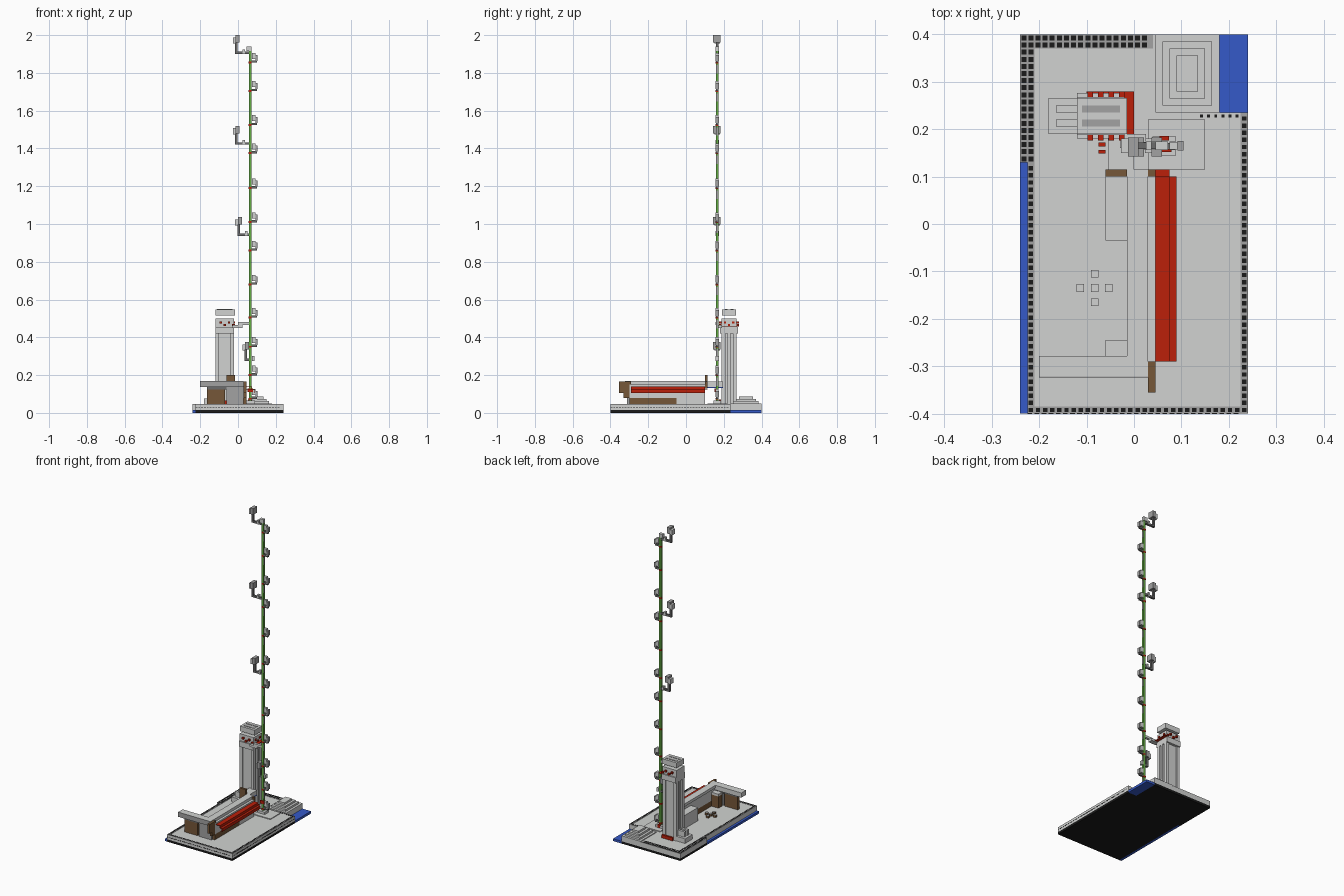
import bpy
import bmesh

cube = bpy.data.objects.get("Cube")
if cube:
    bpy.data.objects.remove(cube, do_unlink=True)


def material(name, red, green, blue):
    colour = (red, green, blue, 1)
    m = bpy.data.materials.new(name)
    m.use_nodes = True
    m.diffuse_color = colour
    m.node_tree.nodes["Principled BSDF"].inputs["Base Color"].default_value = colour
    return m


GREY = material("light stone", .64, .65, .64)
MID = material("mid stone", .36, .36, .36)
DARK = material("dark stone", .15, .15, .15)
BLACK = material("black", .01, .01, .01)
BLUE = material("blue", .035, .1, .58)
RED = material("red", .5, .014, .003)
GREEN = material("green", .13, .42, .06)
BROWN = material("brown", .18, .095, .04)


def around(centre, half):
    return centre - half, centre + half


def rise(start, length):
    return start, start + length


def blocks(name, mat, spans):
    """One object made of boxes, each given as x, y and z ranges."""
    bm = bmesh.new()
    for ranges in spans:
        for v in bmesh.ops.create_cube(bm, size=1)["verts"]:
            v.co = [(a + b) / 2 + c * (b - a) for (a, b), c in zip(ranges, v.co)]
    mesh = bpy.data.meshes.new(name)
    bm.to_mesh(mesh)
    bm.free()
    mesh.materials.append(mat)
    bpy.context.collection.objects.link(bpy.data.objects.new(name, mesh))


def block(name, mat, x, y, z):
    blocks(name, mat, [(x, y, z)])


UNIT = .015                 # size of one small block
GROUND = 3 * UNIT           # top of the paving
SIDE, END = .24, .4         # half width and half length of the base
EDGE = SIDE - UNIT
YARD = .13                  # where the back yard begins
POND_X, POND_Y = .18, .235  # inner corner of the water

# Base: black underside, water, paving
bottom, slab = (0, UNIT), (UNIT, GROUND)
for name, mat, level in (("underside", BLACK, bottom), ("paving", GREY, slab)):
    block(name + "_main", mat, (-EDGE, POND_X), (-END, END), level)
    block(name + "_left", mat, (POND_X, SIDE), (-END, POND_Y), level)
    block(name + "_right", mat, (-SIDE, -EDGE), (YARD, END), level)
block("water_strip", BLUE, (-SIDE, -EDGE), (-END, YARD), bottom)
block("water_corner", BLUE, (POND_X, SIDE), (POND_Y, END), bottom)

# Borders of darker stone
TRIM = GROUND + .002
inlay = (GROUND, TRIM)
block("yard_back_border", MID, (-SIDE, .04), (END - 2 * UNIT, END), inlay)
block("yard_side_border", MID, (-SIDE, -EDGE + UNIT), (YARD, END - 2 * UNIT), inlay)
block("left_border", MID, (EDGE, SIDE), (-END, POND_Y), inlay)
block("front_border", MID, (-EDGE, EDGE), (-END, UNIT - END), inlay)
block("right_border", MID, (-EDGE, UNIT - EDGE), (UNIT - END, YARD), inlay)


def studs(name, x, y, columns, rows, share=.62):
    """Black studs on a grid of small blocks whose corner is x, y."""
    blocks(name, BLACK, [(around(x + (i + .5) * UNIT, share * UNIT / 2),
                          around(y + (j + .5) * UNIT, share * UNIT / 2),
                          (GROUND, TRIM + .001))
                         for i in range(columns) for j in range(rows)])


studs("yard_back_studs", -SIDE, END - 2 * UNIT, 18, 2, .7)
studs("yard_side_studs", -SIDE, YARD, 2, 16, .7)
studs("left_studs", EDGE, -END, 1, 42)
studs("front_studs", -EDGE, -END, 30, 1)
studs("right_studs", -EDGE, UNIT - END, 1, 34)
studs("pond_studs", .135, POND_Y - UNIT, 6, 1, .4)

# Dashed line along the front and left edges
dash = around(2 * UNIT, .002)
blocks("front_dashes", BLACK, [(rise(i * UNIT - EDGE, .01), rise(-END - .001, .001), dash)
                               for i in range(30)])
blocks("left_dashes", BLACK, [(rise(SIDE, .001), rise(i * UNIT - END, .01), dash)
                              for i in range(42)])

# Stepped mound
blocks("mound", GREY, [((.045 + inset, POND_X - inset), (POND_Y + inset, END - inset),
                        (GROUND, GROUND + .005 + .8 * inset))
                       for inset in (step * UNIT for step in range(4))])

# Tower: core, corner pilasters, belt and separate cap
TOWER_X, TOWER_Y = -.07, .228
BELT = .42
block("tower_core", GREY, around(TOWER_X, .04), around(TOWER_Y, .032), (GROUND, .5))
blocks("tower_pilasters", GREY, [(around(TOWER_X + sx * .04, .01),
                                  around(TOWER_Y + sy * .03, .01), (GROUND, BELT))
                                 for sx in (-1, 1) for sy in (-1, 1)])
block("tower_rib", GREY, around(TOWER_X, .05), around(TOWER_Y, UNIT / 2), (GROUND, BELT))
block("tower_belt", GREY, around(TOWER_X, .05), around(TOWER_Y, .048), rise(BELT, .035))
block("tower_head", GREY, around(TOWER_X, .05), around(TOWER_Y, .04), (.455, .5))
block("tower_cap", GREY, (-.12, -UNIT), around(TOWER_Y, .038), (.515, .548))
blocks("cap_slots", MID, [(around(TOWER_X, .04), around(TOWER_Y + side * UNIT, UNIT / 2),
                           (.548, .55)) for side in (-1, 1)])
blocks("belt_trim", RED, [(around(TOWER_X + i * .022, .006), around(TOWER_Y + side * .046, .006),
                           rise(.46 + i % 2 * .014, .011))
                          for i in (-1, 0, 1, 2) for side in (-1, 1)])
blocks("belt_side_trim", RED, [(rise(-.02, .005), around(TOWER_Y + i * .022, .006),
                                rise(.46 + i % 2 * .014, .011)) for i in (-1, 0, 1)])
block("belt_sheet", RED, (-.02, 0), (.19, .28), rise(.455, .003))
block("tower_base_trim", RED, (-.1, -.02), (.268, .28), rise(GROUND, .02))
blocks("tower_foot", RED, [(rise(-.075, UNIT), around(.16 + i * UNIT, .004),
                            rise(GROUND, .02)) for i in (-.5, .5)])
block("buttress", GREY, (-.18, -.12), around(TOWER_Y, .038), rise(GROUND, .03))
blocks("buttress_fins", GREY, [((-.165, -.12), around(TOWER_Y + side * UNIT, UNIT / 2),
                                (.075, .11)) for side in (-1, 1)])

# Long building: wall bands and roof
EAVES, RIDGE = .15, .168
FRONT, BACK = -.3, .1
wall = (-.01, .045)
block("building_brown_wall", BROWN, wall, (FRONT, -.05), (GROUND, .08))
block("building_back_wall", GREY, wall, (-.05, BACK), (GROUND, .08))
block("building_upper_wall", GREY, wall, (FRONT, BACK), (.08, EAVES))
block("building_roof", GREY, (-UNIT, .03), (FRONT - .01, BACK + UNIT), (EAVES, RIDGE))
block("gable", BROWN, (.03, .045), (-.33, FRONT + .01), (.08, .165))
block("gable_tip", BROWN, (.03, .045), (-.355, -.33), (.105, .165))
block("back_gable", BROWN, (.03, .045), rise(BACK, UNIT), (.13, .165))

# Stepped awning of thin sheets
SHEET = .003
for name, inner, outer, top, low in (("upper", .045, .075, .141, .125),
                                     ("lower", .075, .09, .125, .105)):
    block(name + "_awning_top", RED, (inner, outer), (FRONT + .01, BACK), (top - SHEET, top))
    block(name + "_awning_lip", RED, (outer - SHEET, outer), (FRONT + .01, BACK),
          (low, top - SHEET))
block("awning_end", RED, (.045, .075), (BACK, BACK + UNIT), rise(.12, SHEET))

# Front wing, side rooms and chimney
LINTEL = .125
WING = -.3
block("wing_roof", GREY, (-.2, .03), around(WING, .022), (.138, RIDGE))
block("wing_fascia", MID, (-.2, .03), rise(WING - .024, .002), (.138, RIDGE))
block("wing_wall", BROWN, (-.165, -.07), around(WING, .01), (GROUND, LINTEL))
block("wing_lintel", DARK, (-.165, -.06), around(WING, .01), (LINTEL, .138))
block("wing_front", MID, (-.06, .03), around(WING, .012), (GROUND, .138))
room = (-.06, -.01)
block("front_room", BROWN, room, (-.28, -.245), (GROUND, .12))
block("front_room_top", GREY, room, (-.28, -.245), rise(.12, UNIT))
block("back_room", GREY, room, (-.035, BACK), (GROUND, .13))
block("chimney", BROWN, (-.06, -UNIT), rise(BACK, UNIT), (.13, .2))

# Walkway from building to tower
block("walkway", GREY, (-.055, 0), (BACK + UNIT, .195), (.138, .165))
block("walkway_trim", BLUE, (-.055, 0), (BACK + UNIT, .195), (.132, .138))

# Table with four stools
seats = [(-.083 + dx * .03, -.135 + dy * .03)
         for dx, dy in ((0, 0), (0, 1), (0, -1), (1, 0), (-1, 0))]
for name, mat, level in (("stools", BROWN, rise(GROUND, .013)),
                         ("stool_tops", GREY, rise(GROUND + .013, .002))):
    blocks(name, mat, [(around(x, .008), around(y, .008), level) for x, y in seats])

# Mast with its foot and bracing arm
MAST_X, MAST_Y = .064, .165
block("mast", GREEN, around(MAST_X, .007), around(MAST_Y, .007), (GROUND, 1.92))
block("mast_top", GREY, (.045, .072), around(MAST_Y, .009), (1.915, 1.94))
block("mast_pad", GREY, (.03, .15), (.115, .22), rise(GROUND, .005))
block("mast_foot", GREY, around(MAST_X, .025), around(MAST_Y, .02), (.05, .065))
block("mast_foot_trim", RED, around(MAST_X, .01), rise(.176, .01), (.05, .07))
block("mast_low_trim", RED, around(MAST_X, UNIT), rise(.152, .006), (.11, .13))
block("brace_inner", GREY, (-.03, .025), (.16, .19), rise(.45, UNIT))
block("brace_outer", GREY, (0, .057), around(MAST_Y, .008), rise(.465, UNIT))

# Small lamps climbing the mast
heights = [.1, .225, .375, .53, .705, .885, 1.035, 1.215, 1.4, 1.55, 1.73, 1.88]
for name, mat, x, half_y, lift, half_z in (
        ("lamp_arms", DARK, (.07, .1), .006, -.02, .006),
        ("lamp_backs", GREY, (.075, .092), .008, .01, .016),
        ("lamp_heads", MID, (.092, .104), .01, 0, .016),
        ("mast_bands", RED, around(MAST_X, .008), .008, -.025, .005),
        ("mast_strips", MID, rise(MAST_X + .006, .002), .005, -.06, .022)):
    blocks(name, mat, [(x, around(MAST_Y, half_y), around(z + lift, half_z)) for z in heights])

# Hooked lamps on the other side
for x, top in ((.045, .375), (.007, 1.037), (-.005, 1.52), (-.005, 2)):
    block("hook_arm", DARK, (x - .01, MAST_X), around(MAST_Y, .007), rise(top - .1, .012))
    block("hook_riser", DARK, rise(x - .01, .013), around(MAST_Y, .007), (top - .09, top - .04))
    block("hook_lamp", MID, around(x + .003, .011), around(MAST_Y - .003, .02), (top - .04, top))
    block("hook_lamp_side", GREY, around(x - UNIT, .007), around(MAST_Y, UNIT),
          (top - .045, top - .012))
    block("hook_knob", GREY, rise(x + .03, .012), around(MAST_Y, .009), rise(top - .1, .025))
